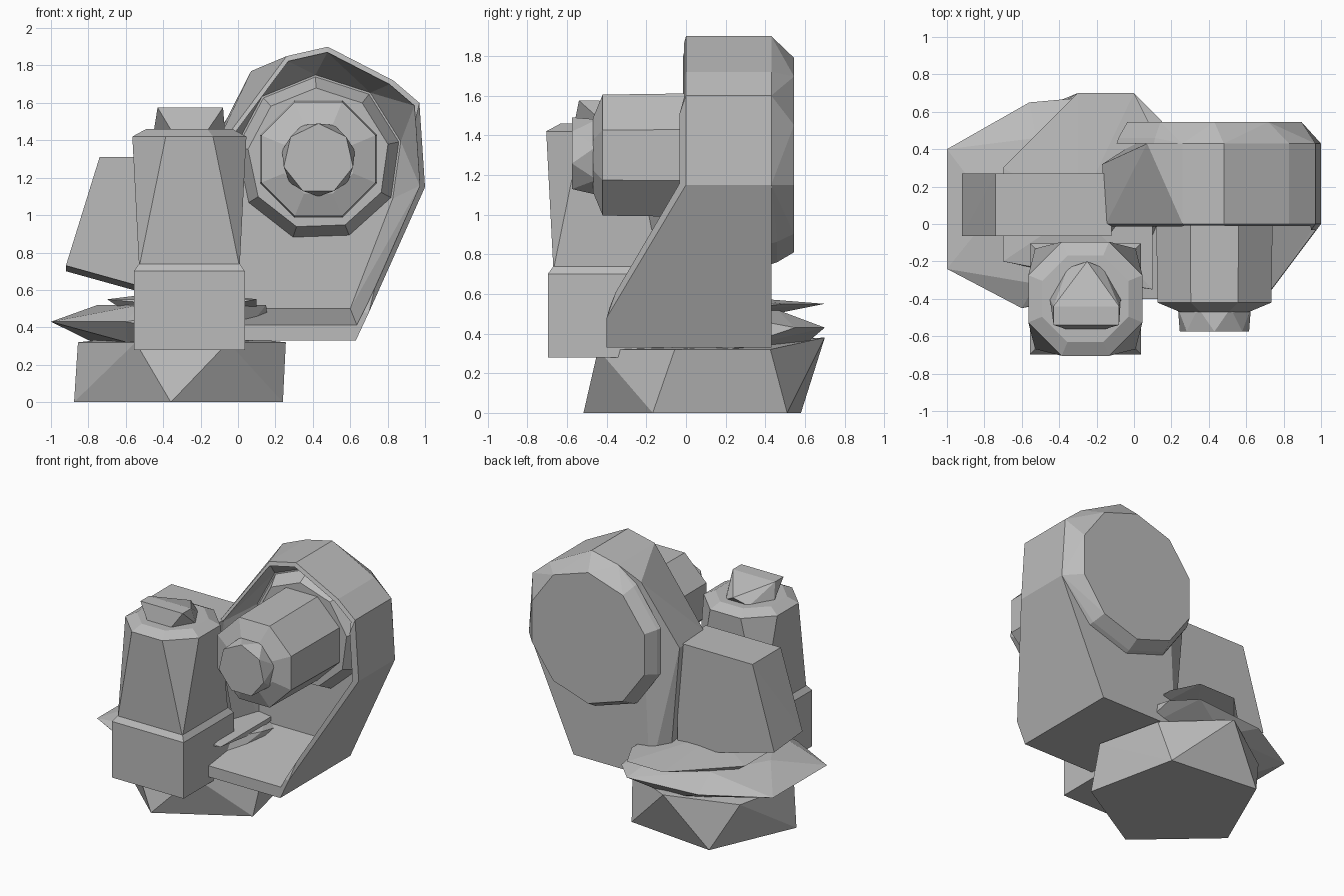
import bpy, bmesh, math

cube = bpy.data.objects.get("Cube")
if cube:
    bpy.data.objects.remove(cube, do_unlink=True)

grey = (0.5, 0.5, 0.5, 1)
material = bpy.data.materials.new("stone grey")
material.use_nodes = True
material.diffuse_color = grey
material.node_tree.nodes["Principled BSDF"].inputs["Base Color"].default_value = grey


def hull(name, points):
    """Flat-shaded convex solid around the points."""
    bm = bmesh.new()
    for point in points:
        bm.verts.new(point)
    result = bmesh.ops.convex_hull(bm, input=bm.verts)
    spare = result["geom_interior"] + result["geom_unused"]
    loose = {item for item in spare if isinstance(item, bmesh.types.BMVert)}
    bmesh.ops.delete(bm, geom=list(loose), context="VERTS")
    bmesh.ops.dissolve_limit(bm, angle_limit=0.02, verts=bm.verts, edges=bm.edges)
    bmesh.ops.recalc_face_normals(bm, faces=bm.faces)
    mesh = bpy.data.meshes.new(name)
    bm.to_mesh(mesh)
    bm.free()
    mesh.materials.append(material)
    solid = bpy.data.objects.new(name, mesh)
    bpy.context.collection.objects.link(solid)
    return solid


def ring(centre, radius, sides, turn=0.0):
    """Regular polygon in the plane, turned by a share of one side."""
    angles = [math.tau * (i + turn) / sides for i in range(sides)]
    return [(centre[0] + radius * math.cos(angle), centre[1] + radius * math.sin(angle))
            for angle in angles]


def toward(centre, outline, share):
    """Outline scaled about a centre."""
    return [tuple(c + share * (p - c) for p, c in zip(point, centre)) for point in outline]


def at_z(height, outline):
    return [(x, y, height) for x, y in outline]


def at_y(depth, outline):
    return [(x, depth, z) for x, z in outline]


# axes that the round parts share
foot_axis = (-0.3, 0.07)
canister_axis = (-0.26, -0.4)
drum_axis = (0.43, 1.3)

# foot: pentagon twisting into a seven-sided top with one raised corner
hull("foot", at_z(0, ring(foot_axis, 0.59, 5, -0.33))
     + at_z(0.32, ring(foot_axis, 0.57, 7, 1.75)) + [(-0.3, 0.7, 0.38)])

# jagged ledges resting on the foot
hull("lower_ledge", at_z(0.43, [(-1, 0.4), (-1, -0.24), (-0.6, -0.45), (-0.56, 0.65), (0, 0.7), (0.15, 0.55)])
     + at_z(0.32, ring(foot_axis, 0.5, 5, 0.25)) + at_z(0.52, ring(foot_axis, 0.45, 6)))
hull("upper_ledge", at_z(0.55, [(-0.7, -0.2), (-0.7, 0.3), (-0.3, 0.7), (0, 0.7), (0.1, 0.5), (0.1, -0.35)])
     + at_z(0.5, ring(foot_axis, 0.4, 5)) + at_z(0.6, [foot_axis]))

# tall slab: the crown runs front to back, the sides slope down to a forward toe
crown = [(0.26, 1.85), (0.48, 1.9), (0.83, 1.72), (0.97, 1.6), (1, 1.15)]
mouth = [(-0.15, 1.3), (0, 1.5)] + crown
slab = hull("slab", at_y(0, mouth) + at_y(0.43, crown + [(0.07, 1.77), (0.63, 0.33), (0, 0.33)])
            + at_y(0.32, [(-0.17, 1.3), (-0.1, 0.5)])
            + at_y(-0.4, [(0.03, 0.33), (0.63, 0.33), (0.7, 0.48), (0.03, 0.46)]))

# open front of the slab: sharp-edged walls narrowing to a back panel and sloping floor
opening = toward(drum_axis, mouth, 0.95)
panel = ring(drum_axis, 0.45, 9, 0.3) + [(0, 0.5), (0.6, 0.5)]
hollow = hull("hollow_cutter", at_y(-0.5, opening + [(0.64, 0.4), (-0.2, 0.4)])
              + at_y(0, opening) + at_y(0.25, panel))
hollow.hide_render = True
hollow.hide_set(True)
cut = slab.modifiers.new("hollow", "BOOLEAN")
cut.object = hollow
cut.solver = "EXACT"

# bevelled cover on the slab's back
hull("back_cover", at_y(0.43, ring(drum_axis, 0.55, 10, 0.5) + crown)
     + at_y(0.46, ring(drum_axis, 0.54, 10, 0.5))
     + at_y(0.545, ring(drum_axis, 0.49, 10, 0.5)))

# collar, drum with a stepped cap, and twisted faceted nose
hull("drum_collar", at_y(0.27, ring(drum_axis, 0.45, 9, 0.3)) + at_y(0.14, ring(drum_axis, 0.38, 9, 0.3)))
hull("drum", at_y(0.24, ring(drum_axis, 0.34, 8, 0.5))
     + at_y(-0.42, ring(drum_axis, 0.33, 8, 0.5))
     + at_y(-0.47, ring(drum_axis, 0.2, 8, 0.5)))
hull("nose", at_y(-0.45, ring(drum_axis, 0.2, 7, 0.25)) + at_y(-0.575, ring(drum_axis, 0.19, 7, -0.25)))

# upright canister, square at the bottom, with a chamfered lid and a knob
hull("canister", at_z(0.72, ring(canister_axis, 0.38, 4, 0.5))
     + at_z(1.42, ring(canister_axis, 0.33, 8, 0.5))
     + at_z(1.46, ring(canister_axis, 0.25, 8, 0.5)))
hull("knob", at_z(1.45, ring(canister_axis, 0.19, 6))
     + at_z(1.575, [(x, y) for x in (-0.43, -0.08) for y in (-0.54, -0.44)])
     + [(-0.25, -0.2, 1.5)])

# square block under the canister
hull("canister_block", at_z(0.28, ring(canister_axis, 0.42, 4, 0.5))
     + at_z(0.7, ring(canister_axis, 0.42, 4, 0.5)) + at_z(0.74, ring(canister_axis, 0.38, 4, 0.5)))

# leaning side box with a slanted underside
for_box = [(-0.74, 1.31), (-0.12, 1.31)]
for_base = [(-0.12, 0.5), (-0.56, 0.6), (-0.92, 0.7)]
hull("side_box", at_y(0.27, for_box + for_base)
     + at_y(-0.065, for_box + [(x, z + 0.03) for x, z in for_base]))
